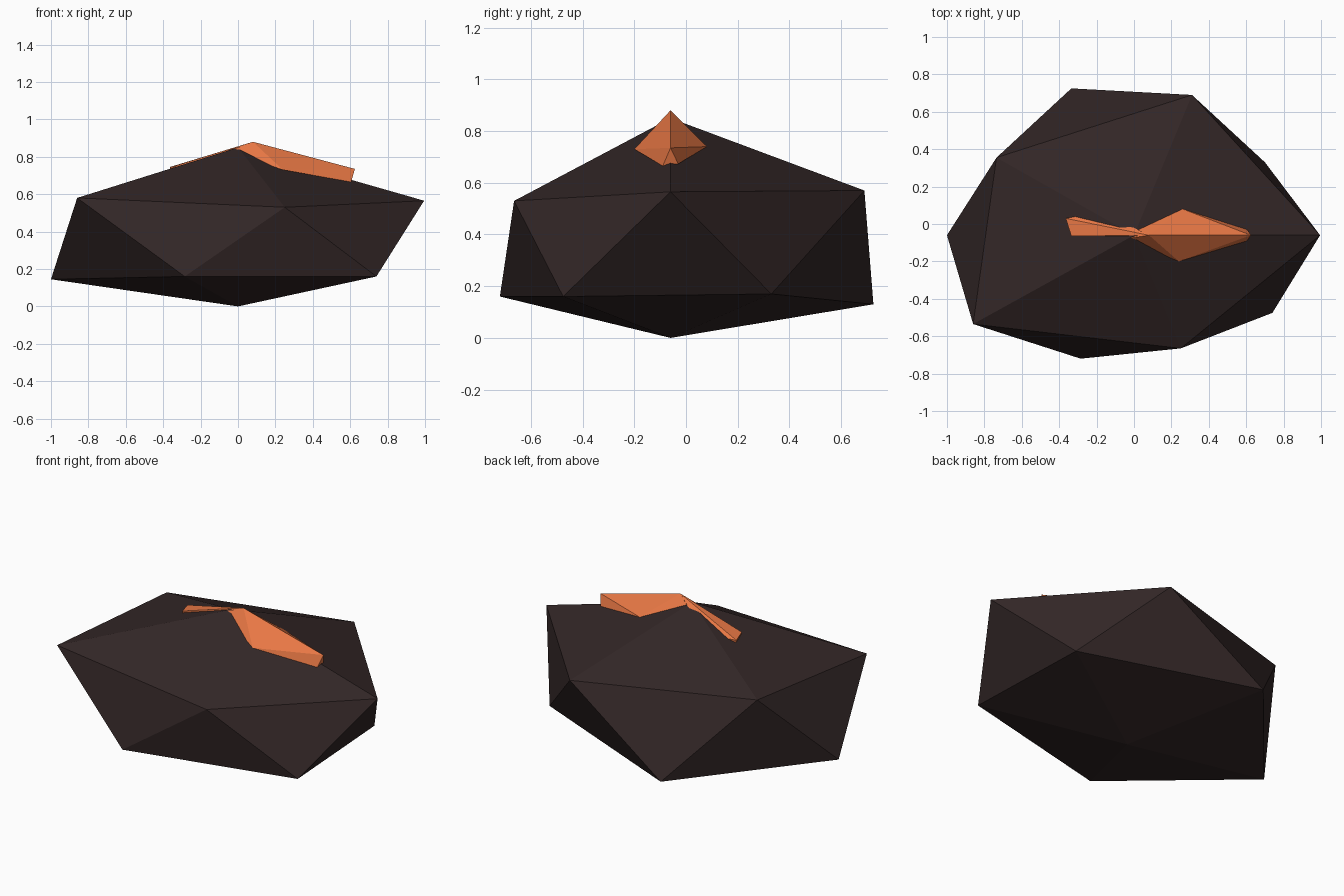
import bpy, bmesh

if "Cube" in bpy.data.objects:
    bpy.data.objects.remove(bpy.data.objects["Cube"])


def material(name, rgb):
    m = bpy.data.materials.new(name)
    m.diffuse_color = (*rgb, 1)
    m.use_nodes = True
    m.node_tree.nodes["Principled BSDF"].inputs["Base Color"].default_value = m.diffuse_color
    return m


def finish(name, bm, mat):
    bmesh.ops.recalc_face_normals(bm, faces=bm.faces[:])
    mesh = bpy.data.meshes.new(name)
    bm.to_mesh(mesh)
    bm.free()
    mesh.materials.append(mat)
    obj = bpy.data.objects.new(name, mesh)
    bpy.context.collection.objects.link(obj)
    return obj


def hull(name, points, mat):
    bm = bmesh.new()
    for p in points:
        bm.verts.new(p)
    res = bmesh.ops.convex_hull(bm, input=bm.verts[:])
    loose = [v for v in bm.verts if not v.link_faces]
    bmesh.ops.delete(bm, geom=loose, context='VERTS')
    return finish(name, bm, mat)


dark = material("dark rock", (0.032, 0.0194, 0.0194))
orange = material("molten orange", (0.80, 0.185, 0.058))

# Rock: uneven twenty-sided stone made of two staggered rings and two tips
upper = [(0.995, -0.06, 0.565), (0.31, 0.69, 0.57), (-0.735, 0.355, 0.60),
         (-0.86, -0.535, 0.58), (0.25, -0.665, 0.53)]
lower = [(0.70, 0.33, 0.17), (-0.335, 0.725, 0.13), (-1.0, -0.06, 0.145),
         (-0.285, -0.72, 0.16), (0.74, -0.475, 0.16)]
bm = bmesh.new()
u = [bm.verts.new(p) for p in upper]
l = [bm.verts.new(p) for p in lower]
top = bm.verts.new((0, -0.06, 0.85))
base = bm.verts.new((0, -0.06, 0))
for i in range(5):
    j = (i + 1) % 5
    bm.faces.new((top, u[i], u[j]))
    bm.faces.new((u[i], l[i], u[j]))
    bm.faces.new((u[j], l[i], l[j]))
    bm.faces.new((base, l[j], l[i]))
finish("rock", bm, dark)

# Wide lava tongue running down the right slope
ridge = (0.08, -0.06, 0.88)
hull("lava_tongue", [ridge, (0.625, -0.06, 0.735), (0.24, -0.2, 0.73),
                     (0.26, 0.08, 0.74), (-0.05, -0.08, 0.83), (0, -0.025, 0.825),
                     (0.605, -0.09, 0.665), (0.605, -0.03, 0.673)], orange)

# Thin lava streak running down the left slope
hull("lava_streak", [ridge, (-0.335, -0.065, 0.752), (-0.365, 0.03, 0.745),
                     (-0.30, 0.042, 0.745), (0, -0.065, 0.84), (0, -0.02, 0.835),
                     (-0.33, -0.06, 0.70), (-0.35, 0.03, 0.70), (0, -0.05, 0.78)], orange)
